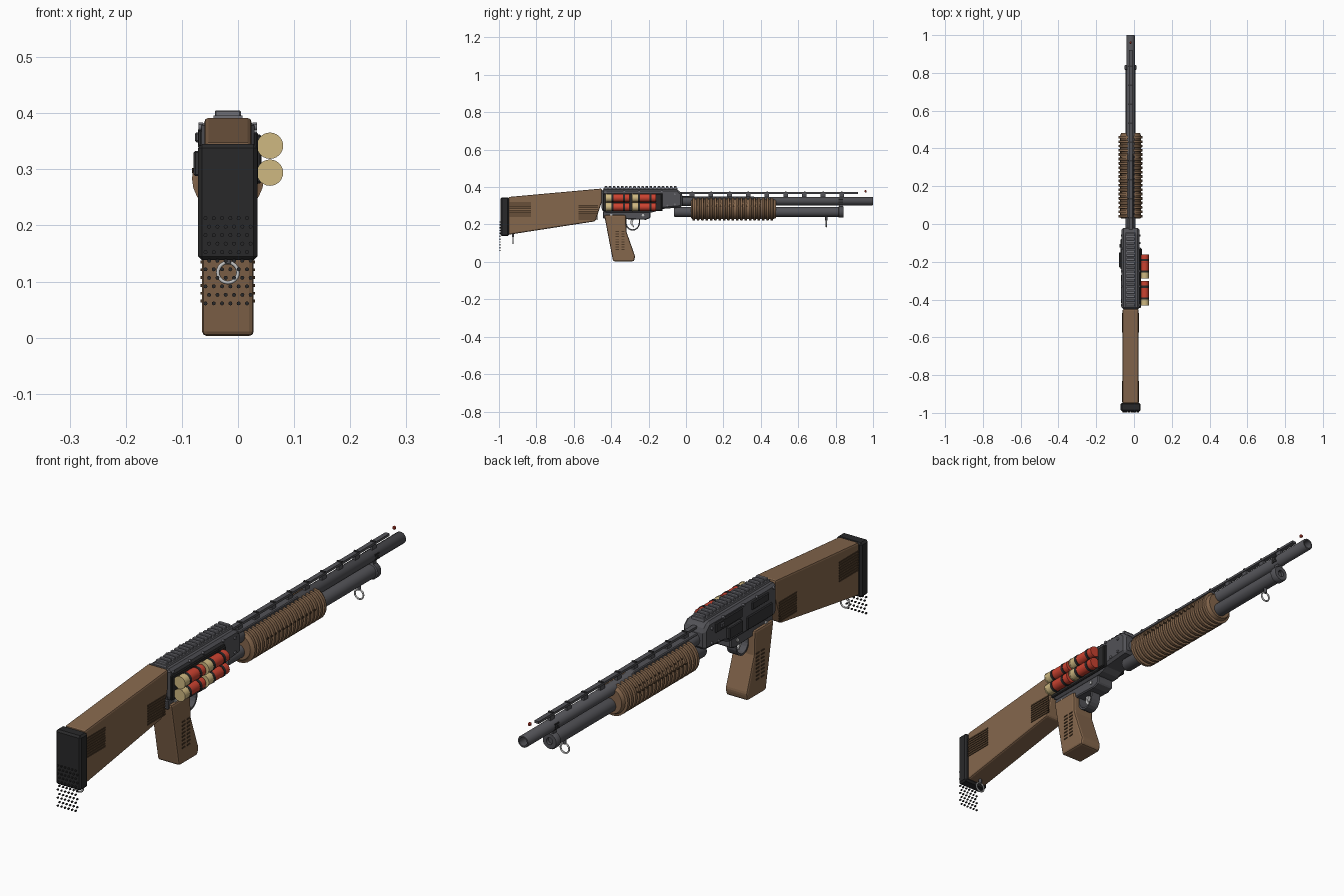
import bpy, bmesh, math
from mathutils import Matrix, Vector

if "Cube" in bpy.data.objects:
    bpy.data.objects.remove(bpy.data.objects["Cube"])

CX = -0.018  # centre plane of the main body


def material(name, col):
    m = bpy.data.materials.new(name)
    m.diffuse_color = (*col, 1)
    m.use_nodes = True
    m.node_tree.nodes["Principled BSDF"].inputs["Base Color"].default_value = m.diffuse_color
    return m


STEEL = material("steel", (0.085, 0.085, 0.095))
LIGHT = material("light steel", (0.16, 0.16, 0.18))
DARK = material("dark steel", (0.035, 0.035, 0.038))
RUBBER = material("black rubber", (0.022, 0.022, 0.023))
WOOD = material("wood", (0.235, 0.135, 0.073))
GROOVE = material("dark wood", (0.07, 0.04, 0.02))
RED = material("red", (0.60, 0.055, 0.03))
BRASS = material("brass", (0.62, 0.48, 0.22))
SILVER = material("silver", (0.55, 0.55, 0.55))


def finish(name, bm, mat, bevel=0, segs=1, smooth=False):
    bmesh.ops.recalc_face_normals(bm, faces=bm.faces)
    me = bpy.data.meshes.new(name)
    bm.to_mesh(me)
    bm.free()
    me.materials.append(mat)
    ob = bpy.data.objects.new(name, me)
    bpy.context.collection.objects.link(ob)
    if bevel:
        b = ob.modifiers.new("bevel", 'BEVEL')
        b.width, b.segments = bevel, segs
        b.limit_method, b.angle_limit = 'ANGLE', 0.5
    if smooth:
        bpy.ops.object.select_all(action='DESELECT')
        ob.select_set(True)
        bpy.context.view_layer.objects.active = ob
        bpy.ops.object.shade_smooth_by_angle(angle=math.radians(40))
    return ob


def boxes(name, items, mat, bevel=0):
    """Each item holds the low and high limits x0, x1, y0, y1, z0, z1."""
    bm = bmesh.new()
    for x0, x1, y0, y1, z0, z1 in items:
        m = Matrix.Translation(((x0+x1)/2, (y0+y1)/2, (z0+z1)/2)) @ Matrix.Diagonal((x1-x0, y1-y0, z1-z0, 1))
        bmesh.ops.create_cube(bm, size=1, matrix=m)
    return finish(name, bm, mat, bevel)


def prism(name, profile, half, mat, bevel=0, segs=1):
    """Side profile of (y, z) points, extruded across the centre plane."""
    bm = bmesh.new()
    f = bm.faces.new([bm.verts.new((CX-half, y, z)) for y, z in profile])
    r = bmesh.ops.extrude_face_region(bm, geom=[f])
    bmesh.ops.translate(bm, vec=(2*half, 0, 0), verts=[v for v in r['geom'] if isinstance(v, bmesh.types.BMVert)])
    return finish(name, bm, mat, bevel, segs)


def rods(name, items, mat, axis='Y', segs=24):
    """Each item holds centre x, y, z, then radius and length."""
    bm = bmesh.new()
    rot = {'X': Matrix.Rotation(math.pi/2, 4, 'Y'), 'Y': Matrix.Rotation(math.pi/2, 4, 'X'), 'Z': Matrix()}[axis]
    for x, y, z, r, ln in items:
        bmesh.ops.create_cone(bm, cap_ends=True, segments=segs, radius1=r, radius2=r, depth=ln,
                              matrix=Matrix.Translation((x, y, z)) @ rot)
    return finish(name, bm, mat, smooth=segs > 8)


def lathe(name, profile, z, mat, segs=24):
    """Revolve (y, radius) points about the lengthwise axis at height z."""
    bm = bmesh.new()
    rings = [[bm.verts.new((CX+r*math.cos(a), y, z+r*math.sin(a)))
              for a in (2*math.pi*i/segs for i in range(segs))] for y, r in profile]
    for a, b in zip(rings, rings[1:]):
        for i in range(segs):
            j = (i+1) % segs
            bm.faces.new((a[i], a[j], b[j], b[i]))
    bm.faces.new(rings[0])
    bm.faces.new(rings[-1])
    return finish(name, bm, mat, smooth=True)


def ring(name, loc, r, thick, mat):
    bpy.ops.mesh.primitive_torus_add(location=loc, rotation=(math.pi/2, 0, 0), major_radius=r, minor_radius=thick,
                                     major_segments=24, minor_segments=8)
    ob = bpy.context.object
    ob.name = name
    ob.data.materials.append(mat)
    bpy.ops.object.shade_smooth()


# Shoulder stock and butt pad
prism("stock", [(-0.95, 0.347), (-0.45, 0.392), (-0.45, 0.32), (-0.485, 0.217), (-0.95, 0.145)], 0.042, WOOD, 0.007, 2)
boxes("butt_pad", [(CX-0.053, CX+0.053, -0.992, -0.947, 0.138, 0.345)], RUBBER, 0.007)
dots = []
for row in range(11):
    for col in range(6):
        dots.append((CX-0.040+0.0148*col+(row % 2)*0.0065, -0.994, 0.213-0.0152*row, 0.0036, 0.006))
rods("butt_pad_dots", dots, RUBBER, 'Y', 8)

# Grip panels on both sides of the stock
strips = []
for ya, yb, za, zb in ((-0.945, -0.83, 0.245, 0.315), (-0.575, -0.47, 0.23, 0.30)):
    for i in range(8):
        z = za + (zb-za)*i/7
        for s in (-1, 1):
            x = CX + s*0.0425
            strips.append((x-0.002, x+0.002, ya, yb, z-0.003, z+0.003))
boxes("stock_grip_lines", strips, GROOVE)

# Pistol grip with small side studs
prism("pistol_grip", [(-0.437, 0.25), (-0.39, 0.003), (-0.278, 0.003), (-0.272, 0.03), (-0.318, 0.16), (-0.322, 0.25)],
      0.046, WOOD, 0.008, 2)
boxes("grip_side_lines", [(CX+s*0.0465-0.002, CX+s*0.0465+0.002, y-0.009, y+0.009, z-0.0025, z+0.0025)
      for s in (-1, 1) for i in range(8) for z in (0.065+i*0.014,)
      for y in (-0.367, -0.337)], GROOVE)

# Receiver body, lower frame and toothed top rail
prism("receiver", [(-0.452, 0.388), (-0.045, 0.388), (-0.02, 0.365), (-0.02, 0.292), (-0.14, 0.282),
                   (-0.17, 0.265), (-0.44, 0.265), (-0.452, 0.28)], 0.047, STEEL, 0.010)
prism("lower_frame", [(-0.445, 0.27), (-0.19, 0.27), (-0.19, 0.235), (-0.215, 0.225), (-0.445, 0.232)], 0.036, STEEL, 0.004)
boxes("top_rail_base", [(CX-0.026, CX+0.026, -0.44, -0.045, 0.385, 0.396)], LIGHT)
boxes("top_rail_teeth", [(CX-0.023, CX+0.023, -0.435+i*0.0218, -0.421+i*0.0218, 0.394, 0.405) for i in range(18)], LIGHT, 0.002)

# Left side: port, bolt, handle and cover plates
L = CX-0.047
boxes("left_side_plates", [(L-0.006, L+0.01, -0.24, -0.08, 0.337, 0.374), (L-0.014, L+0.01, -0.23, -0.15, 0.288, 0.333),
                           (L-0.005, L+0.01, -0.42, -0.27, 0.275, 0.325), (L-0.005, L+0.01, -0.40, -0.30, 0.34, 0.37)], DARK, 0.003)
boxes("bolt_handle", [(L-0.012, L, -0.125, -0.105, 0.348, 0.366)], STEEL, 0.003)

# Screws on both receiver sides
spots = [(-0.43, 0.375), (-0.33, 0.378), (-0.25, 0.378), (-0.13, 0.378), (-0.06, 0.362), (-0.06, 0.307), (-0.10, 0.30)]
rods("receiver_screws", [(CX+s*0.048, y, z, 0.0055, 0.008) for s in (-1, 1) for y, z in spots], LIGHT, 'X', 12)
rods("frame_pins", [(CX+s*0.036, y, 0.25, 0.007, 0.008) for s in (-1, 1) for y in (-0.23, -0.40)], SILVER, 'X', 12)

# Trigger guard: a band swept along a half loop
outer = [(-0.285+0.040*math.cos(a), 0.212+0.045*math.sin(a)) for a in (math.pi*(1+i/10) for i in range(11))]
inner = [(-0.285+0.033*math.cos(a), 0.212+0.038*math.sin(a)) for a in (math.pi*(2-i/10) for i in range(11))]
prism("trigger_guard", [(-0.325, 0.24)] + outer + [(-0.245, 0.24), (-0.252, 0.24)] + inner + [(-0.318, 0.24)], 0.020, STEEL)
prism("trigger", [(-0.292, 0.24), (-0.298, 0.205), (-0.282, 0.185), (-0.277, 0.188), (-0.287, 0.208), (-0.275, 0.24)], 0.007, SILVER)

# Side carrier with four shells
boxes("shell_carrier", [(CX+0.045, 0.036, -0.445, -0.125, 0.272, 0.366)], RUBBER, 0.003)
boxes("carrier_end_block", [(0.028, 0.042, -0.165, -0.13, 0.275, 0.362)], RUBBER, 0.003)
shells = [(y, z) for y in (-0.43, -0.288) for z in (0.342, 0.294)]
rods("shell_hulls", [(0.057, y+0.078, z, 0.0215, 0.098) for y, z in shells], RED)
rods("shell_bases", [(0.057, y+0.016, z, 0.0222, 0.030) for y, z in shells], BRASS)
rods("shell_rims", [(0.057, y+0.002, z, 0.0235, 0.006) for y, z in shells], BRASS)
rods("shell_loops", [(0.057, y+d, z, 0.0232, 0.011) for y, z in shells for d in (0.036, 0.098)], RUBBER)

# Barrel with hollow muzzle, and side slots near its end
lathe("barrel", [(-0.03, 0.026), (0.03, 0.026), (0.04, 0.0225), (0.998, 0.0225), (1.0, 0.021), (1.0, 0.016), (0.95, 0.016)], 0.325, STEEL)
rods("muzzle_bore", [(CX, 0.951, 0.325, 0.0155, 0.004)], RUBBER)
boxes("barrel_slots", [(CX-0.0228, CX+0.0228, 0.815, 0.84, z-0.003, z+0.003) for z in (0.317, 0.325, 0.333)], RUBBER)

# Sight rib on posts, with a bead
boxes("sight_rib", [(CX-0.009, CX+0.009, -0.03, 0.92, 0.364, 0.373)], STEEL)
boxes("rib_posts", [(CX-0.006, CX+0.006, 0.02+i*0.1, 0.045+i*0.1, 0.344, 0.366) for i in range(9)], STEEL)
boxes("rib_marks", [(CX-0.010, CX+0.010, 0.03+i*0.1, 0.038+i*0.1, 0.371, 0.376) for i in range(9)], DARK)
boxes("sight_bead", [(CX-0.006, CX+0.006, 0.954, 0.966, 0.371, 0.383)], RED, 0.003)
prism("barrel_shroud", [(-0.03, 0.35), (0.36, 0.350), (0.38, 0.335), (-0.03, 0.33)], 0.017, STEEL, 0.003)

# Magazine tube with end cap
lathe("magazine_tube", [(-0.065, 0.024), (-0.06, 0.026), (0.815, 0.026), (0.818, 0.031), (0.838, 0.031),
                        (0.842, 0.028), (0.842, 0.013), (0.830, 0.013)], 0.267, STEEL)
boxes("tube_clamp", [(CX-0.012, CX+0.012, 0.818, 0.838, 0.285, 0.315)], STEEL)

# Ribbed fore-end: stepped cross-sections along its length
bm = bmesh.new()
sections = [(0.028, 0.050)]
N = 19
for i in range(N):
    y = 0.034 + i*0.0232
    sections += [(y, 0.055), (y+0.002, 0.064), (y+0.013, 0.064), (y+0.015, 0.055)]
sections.append((0.482, 0.050))
loops = []
for y, r in sections:
    loop = []
    for i in range(24):
        a = 2*math.pi*i/24
        loop.append(bm.verts.new((CX+r*math.cos(a), y, min(0.342, 0.284+r*math.sin(a)))))
    loops.append(loop)
for a, b in zip(loops, loops[1:]):
    for i in range(24):
        bm.faces.new((a[i], a[(i+1) % 24], b[(i+1) % 24], b[i]))
bm.faces.new(loops[0])
bm.faces.new(loops[-1])
finish("fore_end", bm, WOOD, smooth=True)
rods("fore_end_studs", [(CX+s*(0.060-0.012*k), 0.115+0.0232*i, 0.298+0.016*k, 0.0045, 0.008)
     for s in (-1, 1) for i in range(13) for k in (0, 1)], GROOVE, 'X', 8)

# Sling swivels
ring("front_swivel", (CX, 0.75, 0.206), 0.018, 0.0032, SILVER)
ring("rear_swivel", (CX, -0.925, 0.116), 0.018, 0.0032, SILVER)
rods("swivel_studs", [(CX, 0.75, 0.232, 0.006, 0.02), (CX, -0.925, 0.142, 0.006, 0.02)], STEEL, 'Z', 12)
